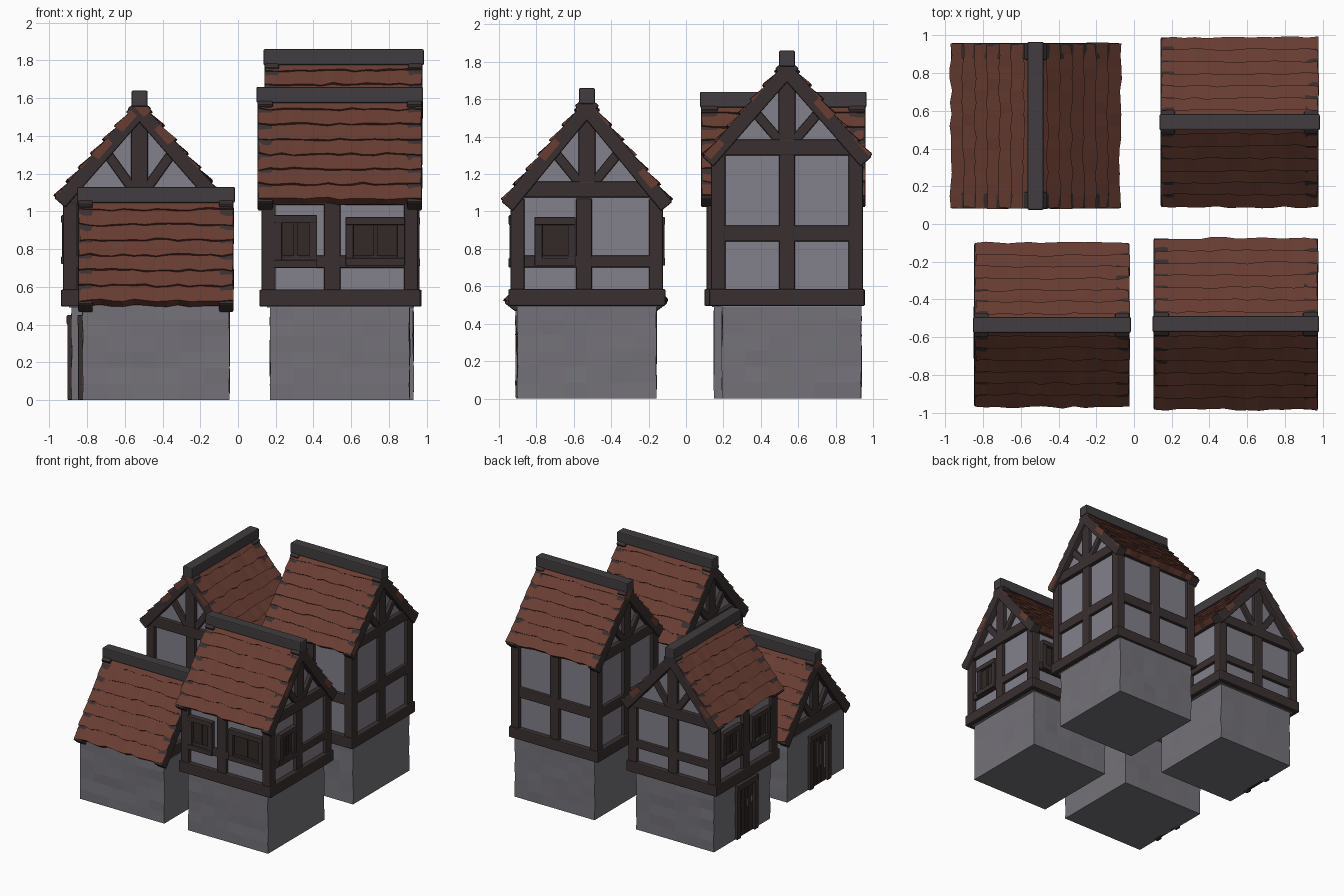
import bpy, bmesh, math, random
from mathutils import Matrix, Vector

if "Cube" in bpy.data.objects:
    bpy.data.objects.remove(bpy.data.objects["Cube"])

random.seed(4)


def material(name, rgb):
    m = bpy.data.materials.new(name)
    m.diffuse_color = (*rgb, 1)
    m.use_nodes = True
    m.node_tree.nodes["Principled BSDF"].inputs["Base Color"].default_value = m.diffuse_color
    return m


STONE = material("grey stone", (0.175, 0.168, 0.190))
PLASTER = material("pale plaster", (0.225, 0.215, 0.255))
TIMBER = material("dark timber", (0.042, 0.030, 0.030))
PANEL = material("dark brown boards", (0.032, 0.023, 0.021))
TILE = material("red brown tiles", (0.140, 0.047, 0.032))
RIDGE = material("ridge grey", (0.052, 0.046, 0.050))


def finish(bm, name, mat, bevel=0.0):
    bmesh.ops.recalc_face_normals(bm, faces=bm.faces)
    me = bpy.data.meshes.new(name)
    bm.to_mesh(me)
    bm.free()
    ob = bpy.data.objects.new(name, me)
    bpy.context.collection.objects.link(ob)
    me.materials.append(mat)
    if bevel:
        mod = ob.modifiers.new("soft edges", 'BEVEL')
        mod.width, mod.segments, mod.limit_method = bevel, 2, 'ANGLE'
    return ob


def prism(bm, M, pts, n0, n1):
    """Polygon in wall coordinates (u, z), extruded outward from n0 to n1."""
    rings = [[bm.verts.new(M @ Vector((u, -n, z))) for u, z in pts] for n in (n0, n1)]
    k = len(pts)
    bm.faces.new(rings[0])
    bm.faces.new(rings[1][::-1])
    for i in range(k):
        j = (i + 1) % k
        bm.faces.new((rings[0][i], rings[1][i], rings[1][j], rings[0][j]))


def box(bm, M, u0, u1, z0, z1, n0, n1):
    prism(bm, M, [(u0, z0), (u1, z0), (u1, z1), (u0, z1)], n0, n1)


def bar(bm, M, p, q, w, n0, n1):
    """Slanted beam from p to q in the wall plane."""
    p, q = Vector(p), Vector(q)
    d = (q - p).normalized()
    s = Vector((-d.y, d.x)) * w / 2
    prism(bm, M, [p + s, q + s, q - s, p - s], n0, n1)


def framed(bm_frame, bm_fill, M, u0, u1, z0, z1, n, f, open_bottom=False):
    """Frame with recessed dark boards, for windows and doors."""
    box(bm_frame, M, u0, u0 + f, z0, z1, n - 0.05, n)
    box(bm_frame, M, u1 - f, u1, z0, z1, n - 0.05, n)
    box(bm_frame, M, u0, u1, z1 - f, z1, n - 0.05, n + 0.004)
    if not open_bottom:
        box(bm_frame, M, u0, u1, z0, z0 + f, n - 0.05, n + 0.004)
        mid = (u0 + u1) / 2
        box(bm_fill, M, mid - 0.012, mid + 0.012, z0 + f, z1 - f, n - 0.05, n - 0.014)
    box(bm_fill, M, u0 + f, u1 - f, z0, z1 - f, n - 0.05, n - 0.022)


def roof(name, M, L, S, ez, rz):
    """Overlapping wavy tile courses on both slopes; local x is the ridge."""
    bm = bmesh.new()
    rows, cols = 7, 14
    slope = math.hypot(S, rz - ez)
    for side in (1, -1):
        down = Vector((0, side * S, ez - rz)) / slope
        up = Vector((0, side * (rz - ez), S)) / slope
        top = Vector((0, 0, rz))
        for r in range(rows):
            t0 = max(0, r * slope / rows - 0.02)
            t1 = (r + 1) * slope / rows
            prev = None
            end = random.uniform(-0.006, 0.006)
            for c in range(cols + 1):
                x = (c / cols * 2 - 1) * L + (end if c in (0, cols) else 0)
                t = t1 + random.uniform(-0.012, 0.006)
                h = random.uniform(-0.002, 0.007)
                sec = [(t0, -0.05), (t0, -0.012), (t, h), (t - 0.004, -0.05)]
                ring = [bm.verts.new(M @ (top + down * a + up * b + Vector((x, 0, 0))))
                        for a, b in sec]
                if prev:
                    for i in range(4):
                        j = (i + 1) % 4
                        bm.faces.new((prev[i], ring[i], ring[j], prev[j]))
                if c in (0, cols):
                    bm.faces.new(ring)
                prev = ring
    finish(bm, name + "_roof_tiles", TILE)
    # ridge beam
    bm = bmesh.new()
    box(bm, M, -L - 0.010, L + 0.010, rz - 0.045, rz + 0.04, -0.043, 0.043)
    finish(bm, name + "_ridge_beam", RIDGE, 0.008)


def house(name, cx, cy, turn, base, wall, L, S, ez, rz, beam_top, rail=None,
          windows=(), posts={}, door=None, base_dy=0.0):
    """turn=0: ridge along x. turn=90: ridge along y. base and wall are
    half sizes (along ridge, across ridge)."""
    T = Matrix.Translation((cx, cy, 0))
    bx, by = base
    wx, wy = wall
    face = {a: T @ Matrix.Rotation(math.radians(a + 90), 4, 'Z') for a in (0, 90, 180, 270)}
    along = T @ Matrix.Rotation(math.radians(turn), 4, 'Z')

    # stone ground floor, slightly uneven
    bm = bmesh.new()
    box(bm, along, -bx, bx, 0, 0.51, -by - base_dy, by - base_dy)
    bmesh.ops.subdivide_edges(bm, edges=bm.edges[:], cuts=5, use_grid_fill=True)
    for v in bm.verts:
        if 0.01 < v.co.z < 0.5:
            v.co += Vector([random.uniform(-0.004, 0.004) for _ in range(3)])
    finish(bm, name + "_stone_base", STONE)

    # plaster core with both gable triangles
    bm = bmesh.new()
    gable_M = T @ Matrix.Rotation(math.radians(turn + 90), 4, 'Z')
    w, ins = wy - 0.03, wx - 0.03
    prism(bm, gable_M, [(-w, 0.49), (w, 0.49), (w, ez + 0.015), (0, rz - 0.08),
                        (-w, ez + 0.015)], -ins, ins)
    finish(bm, name + "_plaster_walls", PLASTER)

    # timber frame
    bm = bmesh.new()
    win, boards = bmesh.new(), bmesh.new()
    for a, M in face.items():
        gable = (a - turn) % 180 == 0
        half, n = (wy, wx) if gable else (wx, wy)
        n0 = n - 0.06
        if rail:
            pc = posts.get(a, 0)
            box(bm, M, -half - 0.01, half + 0.01, 0.495, 0.585, n0, n + 0.012)
            box(bm, M, -half, -half + 0.075, 0.5, ez + 0.005, n0, n)
            box(bm, M, half - 0.075, half, 0.5, ez + 0.005, n0, n)
            box(bm, M, pc - 0.043, pc + 0.043, 0.55, ez + 0.005, n0, n - 0.002)
            box(bm, M, -half + 0.03, half - 0.03, rail[0], rail[1], n0, n - 0.004)
            if not gable:
                box(bm, M, -half, half, ez - 0.03, ez + 0.02, n0, n - 0.002)
        if gable:
            lim = S * (rz - beam_top) / (rz - ez) - 0.02
            box(bm, M, -lim, lim, beam_top - 0.085, beam_top, n0, n + 0.004)
            box(bm, M, -0.045, 0.045, beam_top - 0.04, rz - 0.04, n0, n)
            slope = Vector((S, ez - rz)).normalized()
            for s in (1, -1):
                # rafter following the roof edge, then the brace
                off = Vector((slope.y, -slope.x)) * 0.046
                p = Vector((0, rz)) + off
                q = Vector((S, ez)) + off + slope * 0.012
                bar(bm, M, (s * p.x, p.y), (s * q.x, q.y), 0.078, n0, L + 0.004)
                bar(bm, M, (s * 0.02, beam_top - 0.03),
                    (s * 0.19, rz - 0.19 * (rz - ez) / S - 0.05), 0.052, n0, n - 0.003)
    finish(bm, name + "_timber_frame", TIMBER, 0.008)

    # windows and door
    for a, u0, u1, z0, z1 in windows:
        n = wx if (a - turn) % 180 == 0 else wy
        framed(win, boards, face[a], u0, u1, z0, z1, n + 0.006, 0.042)
    if door is not None:
        n = bx if turn == 0 else by
        framed(win, boards, face[180], door - 0.14, door + 0.14, 0.0, 0.45,
               n + 0.022, 0.05, True)
        for k in (-0.045, 0.0, 0.045):
            box(boards, face[180], door + k - 0.019, door + k + 0.019, 0.005, 0.4,
                n - 0.02, n + 0.005)
    if windows or door is not None:
        finish(win, name + "_window_and_door_frames", TIMBER, 0.005)
        finish(boards, name + "_window_and_door_boards", PANEL)
    else:
        win.free()
        boards.free()

    roof(name, along, L, S, ez, rz)


# back left house, ridge running front to back
house("back_left_house", -0.522, 0.52, 90, (0.37, 0.36), (0.41, 0.405), 0.435, 0.45,
      1.085, 1.60, 1.125, rail=(0.70, 0.765), door=0.05,
      windows=[(180, -0.31, -0.07, 0.72, 0.98), (180, 0.07, 0.31, 0.72, 0.98)])

# back right house, the tallest
house("back_right_house", 0.56, 0.54, 0, (0.37, 0.372), (0.402, 0.405), 0.415, 0.45,
      1.305, 1.82, 1.385, rail=(0.84, 0.925), base_dy=0.025)

# front right house
house("front_right_house", 0.54, -0.53, 0, (0.37, 0.372), (0.415, 0.408), 0.432, 0.455,
      1.065, 1.62, 1.16, rail=(0.70, 0.765), posts={270: -0.04, 0: -0.015},
      windows=[(270, -0.35, -0.12, 0.70, 0.98), (270, 0.03, 0.345, 0.71, 0.97),
               (0, -0.28, -0.06, 0.71, 0.97), (90, -0.31, -0.08, 0.71, 0.97)])

# front left house, a single storey
house("front_left_house", -0.435, -0.535, 0, (0.39, 0.375), (0.395, 0.38), 0.408, 0.435,
      0.525, 1.09, 0.605, door=0.04)
